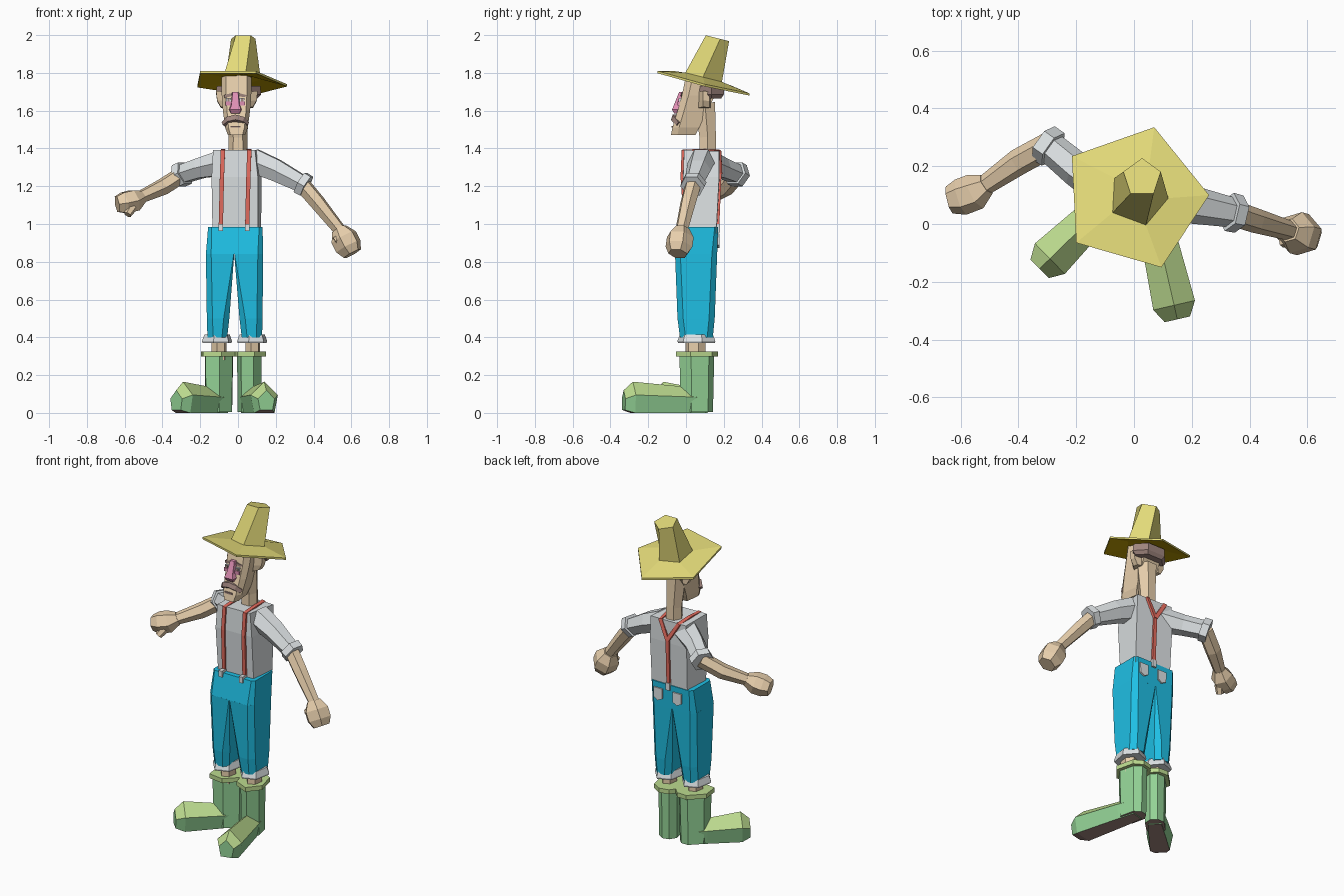
import bpy, bmesh, math
from mathutils import Vector as V


def material(name, r, g, b):
    m = bpy.data.materials.new(name)
    m.diffuse_color = (*[(c / 255) ** 2.2 for c in (r, g, b)], 1)
    return m


STRAW = material("straw", 226, 217, 120)
STRAW_DARK = material("dark_straw", 200, 165, 10)
SKIN = material("skin", 230, 205, 170)
PINK = material("pink", 222, 142, 178)
BROWN = material("brown", 158, 132, 125)
GREY = material("shirt_grey", 221, 226, 228)
RED = material("strap_red", 230, 108, 95)
BLUE = material("trouser_blue", 36, 190, 228)
GREEN = material("boot_green", 146, 209, 148)
LIME = material("boot_lime", 187, 218, 142)


def loft(name, rings, *mats, rule=None):
    """Skin equal-length rings of points and cap both ends."""
    bm = bmesh.new()
    rows = [[bm.verts.new(p) for p in r] for r in rings]
    n = len(rows[0])
    for a, b in zip(rows, rows[1:]):
        for i in range(n):
            j = (i + 1) % n
            bm.faces.new((a[i], a[j], b[j], b[i]))
    bm.faces.new(rows[0][::-1])
    bm.faces.new(rows[-1])
    bmesh.ops.recalc_face_normals(bm, faces=bm.faces)
    bm.normal_update()
    if rule:
        for f in bm.faces:
            f.material_index = rule(f.normal)
    me = bpy.data.meshes.new(name)
    bm.to_mesh(me)
    bm.free()
    for m in mats:
        me.materials.append(m)
    ob = bpy.data.objects.new(name, me)
    bpy.context.collection.objects.link(ob)
    return ob


def tube(name, path, mat, n=6, ref=(0, 0, 1), rot=0.5, flat=1.0):
    """Tube through (x, y, z, radius) points; flat squashes it across ref."""
    pts = [V(p[:3]) for p in path]
    rings = []
    for i, p in enumerate(pts):
        t = (pts[min(i + 1, len(pts) - 1)] - pts[max(i - 1, 0)]).normalized()
        v = t.cross(V(ref)).normalized()
        u = v.cross(t)
        r = path[i][3]
        rings.append([p + u * r * math.cos(a) + v * r * flat * math.sin(a)
                      for a in [(k + rot) * math.tau / n for k in range(n)]])
    return loft(name, rings, mat)


def box(name, x0, x1, y0, y1, z0, z1, mat):
    return loft(name, [[(x0, y0, z), (x1, y0, z), (x1, y1, z), (x0, y1, z)]
                       for z in (z0, z1)], mat)


def oval(cx, cy, z, rx, ry, n=6, turn=0.0):
    return [(cx + rx * math.cos(turn + k * math.tau / n),
             cy + ry * math.sin(turn + k * math.tau / n), z) for k in range(n)]


# Hat: five-sided brim with a dark underside, and a leaning, twisted crown
brim = [V(p) for p in ((0.095, -0.15, 1.81), (0.26, 0.10, 1.74), (0.07, 0.335, 1.692),
                       (-0.215, 0.235, 1.735), (-0.20, -0.065, 1.81))]
base = [V((x, y, 1.80 - 0.25 * y))
        for x, y, _ in oval(0.014, 0.095, 0, 0.105, 0.102, 5, math.radians(-75))]
top = [V((x, y, 2.025 - 0.25 * y))
       for x, y, _ in oval(0.028, 0.16, 0, 0.068, 0.068, 5, math.radians(-54))]
down = V((0, 0, -0.012))
loft("hat_brim", [[p + down for p in base], [p + down for p in brim], brim, base],
     STRAW, STRAW_DARK, rule=lambda n: int(n.z < -0.2))
loft("hat_crown", [base, top], STRAW)


# Head: chin juts forward, back of the skull sits over the neck
def head_ring(z, w, front, back, cx=-0.008):
    return [(cx - w * 0.7, front, z), (cx + w * 0.7, front, z), (cx + w, front + 0.035, z),
            (cx + w * 0.75, back, z), (cx - w * 0.75, back, z), (cx - w, front + 0.035, z)]


skull_top = [(x, y, 1.785 - 0.25 * y) for x, y, _ in head_ring(0, 0.08, 0.0, 0.165)]
loft("head", [head_ring(1.47, 0.045, -0.08, 0.05), head_ring(1.51, 0.06, -0.072, 0.07),
              head_ring(1.60, 0.072, -0.045, 0.11), head_ring(1.68, 0.078, -0.022, 0.155),
              skull_top], SKIN)
tube("neck", [(0, 0.115, 1.33, 0.052), (0, 0.115, 1.46, 0.05), (-0.005, 0.10, 1.64, 0.062)],
     SKIN, ref=(0, 1, 0))
loft("hair_fringe", [oval(0.003, 0.135, 1.665, 0.10, 0.06), oval(0.003, 0.135, 1.685, 0.12, 0.075),
                     oval(0.003, 0.135, 1.73, 0.115, 0.075)], BROWN)

# Face details
FX = -0.014
loft("nose", [[(FX - w, y, z), (FX + w, y, z), (FX + w * 1.3, 0.0, z), (FX - w * 1.3, 0.0, z)]
              for z, w, y in ((1.585, 0.022, -0.062), (1.605, 0.03, -0.074),
                              (1.63, 0.021, -0.064), (1.70, 0.014, -0.036))], PINK)
tube("moustache", [(FX + dx, y, z, r) for dx, y, z, r in
                   ((-0.06, -0.036, 1.528, 0.017), (-0.036, -0.052, 1.55, 0.023),
                    (0, -0.056, 1.56, 0.024), (0.036, -0.052, 1.55, 0.023),
                    (0.06, -0.036, 1.528, 0.017))], BROWN, n=5)
box("mouth", FX - 0.026, FX + 0.026, -0.077, -0.05, 1.51, 1.52, BROWN)
for s, side in ((-1, "left"), (1, "right")):
    ex = FX + s * 0.036
    box(side + "_eye_bag", ex - 0.016, ex + 0.016, -0.044, 0, 1.628, 1.649, PINK)
    box(side + "_eye", ex - 0.013, ex + 0.013, -0.037, 0, 1.649, 1.667, GREY)
    box(side + "_pupil", ex - 0.006, ex + 0.006, -0.041, 0, 1.649, 1.664, BROWN)
    tube(side + "_brow", [(ex - s * 0.018, -0.02, 1.685, 0.011),
                          (ex + s * 0.022, -0.015, 1.675, 0.011)], BROWN, n=4)
    x = -0.006
    loft(side + "_ear", [[(x + s * 0.06, 0.065, z), (x + s * w, 0.09, z + 0.005),
                          (x + s * w, 0.125, z), (x + s * 0.06, 0.13, z)]
                         for z, w in ((1.615, 0.085), (1.65, 0.105), (1.70, 0.11))], SKIN)

# Shirt body
loft("shirt", [[(-0.135, 0.0, 0.95), (0.105, 0.005, 0.95), (0.122, 0.16, 0.95), (-0.125, 0.165, 0.95)],
               [(-0.14, -0.02, 1.25), (0.105, -0.015, 1.25), (0.125, 0.175, 1.25), (-0.13, 0.18, 1.25)],
               [(-0.132, -0.015, 1.392), (0.09, -0.01, 1.392), (0.12, 0.175, 1.385), (-0.125, 0.18, 1.388)]],
     GREY)

# Braces: two front straps over the shoulders meeting in a Y behind
for side, x in (("left", -0.085), ("right", 0.055)):
    tube(side + "_strap", [(x - 0.006, -0.003, 0.99, 0.016), (x, -0.021, 1.25, 0.016),
                           (x + 0.005, -0.016, 1.388, 0.016), (x + 0.005, 0.08, 1.39, 0.016),
                           (x * 0.9, 0.178, 1.384, 0.016), (-0.002, 0.184, 1.27, 0.016)],
         RED, n=4, ref=(1, 0, 0), flat=0.7)
    box(side + "_clip", x - 0.018, x + 0.006, -0.045, 0.0, 0.962, 1.0, GREY)
tube("back_strap", [(-0.002, 0.181, 1.29, 0.016), (0, 0.168, 0.98, 0.016)],
     RED, n=4, ref=(1, 0, 0), flat=0.7)
box("back_clip", -0.013, 0.013, 0.15, 0.181, 0.955, 1.0, GREY)

# Sleeves, rolled cuffs, forearms and fists, each arm in its own pose
arms = {
    "right": dict(sleeve=[(0.08, 0.085, 1.335, 0.074), (0.20, 0.067, 1.285, 0.066), (0.34, 0.04, 1.212, 0.052)],
                  sleeve_cuff=[(0.33, 0.042, 1.22, 0.068), (0.364, 0.034, 1.20, 0.066)],
                  forearm=[(0.335, 0.04, 1.215, 0.045), (0.42, 0.012, 1.115, 0.043), (0.545, -0.025, 0.96, 0.034)],
                  hand=[(0.535, -0.022, 0.975, 0.042), (0.56, -0.03, 0.93, 0.074),
                        (0.585, -0.037, 0.88, 0.074), (0.605, -0.043, 0.843, 0.052)],
                  thumb=[(0.565, -0.05, 0.94, 0.028), (0.512, -0.06, 0.91, 0.022)]),
    "left": dict(sleeve=[(-0.09, 0.12, 1.32, 0.074), (-0.20, 0.19, 1.295, 0.06), (-0.29, 0.265, 1.265, 0.055)],
                 sleeve_cuff=[(-0.28, 0.258, 1.27, 0.069), (-0.314, 0.282, 1.255, 0.069)],
                 forearm=[(-0.295, 0.272, 1.262, 0.046), (-0.40, 0.215, 1.195, 0.046), (-0.525, 0.128, 1.138, 0.034)],
                 hand=[(-0.51, 0.138, 1.145, 0.038), (-0.55, 0.112, 1.125, 0.064),
                       (-0.60, 0.093, 1.112, 0.064), (-0.64, 0.083, 1.105, 0.048)],
                 thumb=[(-0.56, 0.08, 1.09, 0.028), (-0.585, 0.055, 1.05, 0.021)]),
}
for side, parts in arms.items():
    for part, path in parts.items():
        tube(side + "_" + part, path, GREY if "sleeve" in part else SKIN)


# Trousers: one hip block and two tapering legs with chamfered corners
def chamfered(z, x0, x1, y0, y1, c0, c1):
    """Rectangle with corner chamfers c0 on the x0 side and c1 on the x1 side."""
    d = math.copysign(1, x1 - x0)
    return [(x0 + c0 * d, y0, z), (x1 - c1 * d, y0, z), (x1, y0 + c1, z), (x1, y1 - c1, z),
            (x1 - c1 * d, y1, z), (x0 + c0 * d, y1, z), (x0, y1 - c0, z), (x0, y0 + c0, z)]


loft("trouser_hips", [chamfered(0.84, -0.17, 0.133, -0.058, 0.165, 0.028, 0.028),
                      chamfered(0.985, -0.158, 0.13, -0.03, 0.17, 0.018, 0.018)], BLUE)
legs = {"left": (-0.17, -0.165, -0.057, -0.101), "right": (0.133, 0.13, 0.02, 0.078)}
for side, (o_top, o_low, i_low, ankle) in legs.items():
    seam = -0.02
    loft(side + "_trouser_leg", [chamfered(0.842, o_top, seam, -0.058, 0.165, 0.028, 0.002),
                                 chamfered(0.50, o_low, i_low + 0.3 * (seam - i_low), -0.045, 0.152, 0.03, 0.03),
                                 chamfered(0.40, o_low * 0.98, i_low, -0.032, 0.142, 0.03, 0.028)], BLUE)
    mid = (o_low + i_low) / 2
    loft(side + "_trouser_cuff", [oval(mid, 0.055, z, r, r + 0.02, 6, 0.3)
                                  for z, r in ((0.37, 0.08), (0.38, 0.083), (0.415, 0.07))], GREY)
    loft(side + "_ankle", [oval(ankle, 0.05, z, 0.041, 0.055, 6, 0.3) for z in (0.28, 0.40)], SKIN)
    # Back pocket with a pointed lower edge
    px = -0.06 if side == "left" else 0.07
    loft(side + "_pocket", [[(px + dx, y, z) for dx, z in ((-0.03, 0.95), (0.03, 0.95), (0.028, 0.888),
                                                           (0, 0.873), (-0.028, 0.888))]
                            for y in (0.15, 0.177)], GREY)

# Boots: shaft, rim and a long five-sided foot with a dark sole
for side, heel, toe in (("left", (-0.107, 0.06), (-0.327, -0.155)),
                        ("right", (0.062, 0.055), (0.15, -0.33))):
    o = V((*heel, 0))
    f = V((*toe, 0)) - o
    length = f.length
    f.normalize()
    s = V((-f.y, f.x, 0))

    def ring(z, long, wide):
        return [o + f * long * a + s * wide * b + V((0, 0, z)) for a, b in
                ((1, 0), (0.45, 1), (-0.6, 1), (-1, 0.4), (-1, -0.4), (-0.6, -1), (0.45, -1))]

    def section(t, w, side_z, peak, low=0.0):
        return [o + f * t + s * a + V((0, 0, z)) for a, z in
                ((-w * 0.75, low), (w * 0.75, low), (w, side_z), (0, peak), (-w, side_z))]

    loft(side + "_boot_shaft", [ring(0.005, 0.085, 0.054), ring(0.31, 0.092, 0.056)],
         GREEN, BROWN, rule=lambda n: int(n.z < -0.8))
    loft(side + "_boot_rim", [ring(0.298, 0.11, 0.078), ring(0.325, 0.11, 0.078)], LIME)
    loft(side + "_boot_foot", [section(-0.04, 0.05, 0.08, 0.12), section(0.06, 0.06, 0.085, 0.138),
                               section(length - 0.05, 0.074, 0.095, 0.165),
                               section(length, 0.045, 0.075, 0.12, 0.015)],
         GREEN, LIME, BROWN, rule=lambda n: 2 if n.z < -0.8 else int(n.z > 0.45))
